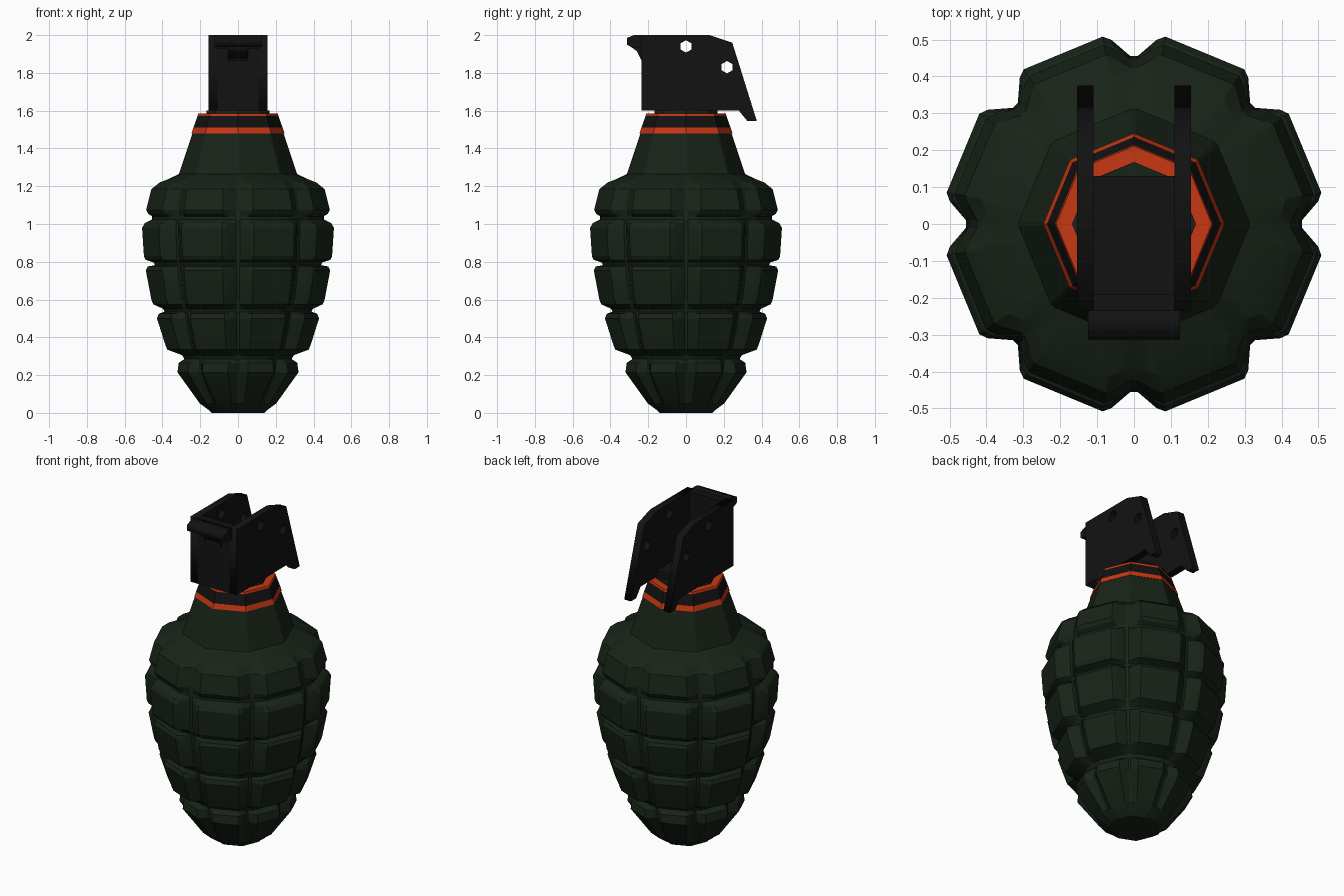
import bpy, bmesh
from math import sin, cos, pi, radians
from mathutils import Matrix

if "Cube" in bpy.data.objects:
    bpy.data.objects.remove(bpy.data.objects["Cube"])


def material(name, rgb):
    m = bpy.data.materials.new(name)
    m.diffuse_color = (*rgb, 1)
    m.use_nodes = True
    m.node_tree.nodes["Principled BSDF"].inputs["Base Color"].default_value = m.diffuse_color
    return m


GREEN = material("dark_green", (0.009, 0.017, 0.009))
BLACK = material("black", (0.006, 0.006, 0.006))
ORANGE = material("orange", (0.58, 0.038, 0.006))


def add_object(name, mesh, mat):
    ob = bpy.data.objects.new(name, mesh)
    bpy.context.collection.objects.link(ob)
    mesh.materials.append(mat)
    return ob


def loft(name, rings, mat, cap_top=True, cap_bottom=True):
    bm = bmesh.new()
    loops = [[bm.verts.new(p) for p in ring] for ring in rings]
    n = len(loops[0])
    for lo, hi in zip(loops, loops[1:]):
        for i in range(n):
            j = (i + 1) % n
            bm.faces.new((lo[i], lo[j], hi[j], hi[i]))
    if cap_bottom:
        bm.faces.new(loops[0][::-1])
    if cap_top:
        bm.faces.new(loops[-1])
    me = bpy.data.meshes.new(name)
    bm.to_mesh(me)
    bm.free()
    return add_object(name, me, mat)


def octagon(r, z):
    return [(r * cos(i * pi / 4), r * sin(i * pi / 4), z) for i in range(8)]


def box(name, x, y, z, mat):
    rings = [[(x[0], y[0], h), (x[1], y[0], h), (x[1], y[1], h), (x[0], y[1], h)] for h in z]
    return loft(name, rings, mat)


def side_profile(name, outline, holes, x0, x1, mat):
    # Extrude a filled (y, z) outline with holes from x0 to x1
    cu = bpy.data.curves.new(name, 'CURVE')
    cu.dimensions = '2D'
    cu.fill_mode = 'BOTH'
    cu.extrude = (x1 - x0) / 2
    for pts in [outline] + holes:
        s = cu.splines.new('POLY')
        s.points.add(len(pts) - 1)
        for p, (a, b) in zip(s.points, pts):
            p.co = (a, b, 0, 1)
        s.use_cyclic_u = True
    tmp = bpy.data.objects.new(name + "_curve", cu)
    bpy.context.collection.objects.link(tmp)
    dg = bpy.context.evaluated_depsgraph_get()
    me = bpy.data.meshes.new_from_object(tmp.evaluated_get(dg))
    bpy.data.objects.remove(tmp)
    me.transform(Matrix(((0, 0, 1, (x0 + x1) / 2), (1, 0, 0, 0), (0, 1, 0, 0), (0, 0, 0, 1))))
    me.materials.clear()
    bm = bmesh.new()
    bm.from_mesh(me)
    bmesh.ops.remove_doubles(bm, verts=bm.verts, dist=1e-5)
    bmesh.ops.recalc_face_normals(bm, faces=bm.faces)
    bm.to_mesh(me)
    bm.free()
    return add_object(name, me, mat)


# Grooved body: eight columns, each with a vertical groove on both sides
ANGLES = [1.2, 7, 9.5, 35.5, 38, 43.8]


def body_ring(z, block, groove=None):
    # Without a groove radius the ring is a plain octagon
    pts = []
    for k in range(8):
        for i, a in enumerate(ANGLES):
            if groove is None:
                r = block * cos(pi / 8) / cos(radians(a - 22.5))
            else:
                r = (groove, max(groove, block - 0.012), block)[min(i, 5 - i)]
            t = radians(45 * k + a)
            pts.append((r * cos(t), r * sin(t), z))
    return pts


PROFILE = [
    (0.0, 0.14), (0.05, 0.205, 0.195),
    (0.215, 0.325, 0.28), (0.265, 0.318, 0.28), (0.285, 0.288, 0.285), (0.305, 0.298, 0.295),
    (0.335, 0.38, 0.335), (0.36, 0.39, 0.345), (0.50, 0.435, 0.385), (0.525, 0.425, 0.385),
    (0.535, 0.395, 0.39), (0.55, 0.40, 0.395),
    (0.575, 0.455, 0.41), (0.60, 0.465, 0.415), (0.755, 0.495, 0.44), (0.775, 0.485, 0.44),
    (0.782, 0.445, 0.44), (0.795, 0.45, 0.445),
    (0.81, 0.495, 0.45), (0.83, 0.505, 0.45), (0.98, 0.515, 0.455), (1.005, 0.50, 0.455),
    (1.025, 0.46, 0.455), (1.04, 0.46, 0.455),
    (1.055, 0.483, 0.45), (1.075, 0.493, 0.45), (1.185, 0.465, 0.425), (1.22, 0.42, 0.39),
    (1.265, 0.315), (1.48, 0.243),
]
body = loft("grooved_body", [body_ring(*p) for p in PROFILE], GREEN)
bpy.context.view_layer.objects.active = body
body.select_set(True)
bpy.ops.object.shade_smooth_by_angle(angle=radians(20))
body.select_set(False)

# Painted bands round the neck
loft("lower_band", [octagon(0.246, 1.48), octagon(0.236, 1.51)], ORANGE)
loft("middle_band", [octagon(0.236, 1.51), octagon(0.214, 1.572)], BLACK)
loft("upper_band", [octagon(0.214, 1.572), octagon(0.211, 1.585)], ORANGE)
loft("neck_plug", [octagon(0.168, 1.58), octagon(0.168, 1.6)], GREEN)

# Lever housing: pierced side plates, front wall and floor
PLATE = [(-0.235, 1.6), (0.28, 1.6), (0.325, 1.545), (0.375, 1.545),
         (0.245, 1.96), (0.125, 2.0), (-0.235, 2.0)]
HOLES = [[(y + 0.033 * sin(i * pi / 3), z + 0.033 * cos(i * pi / 3)) for i in range(6)]
         for y, z in ((0.0, 1.94), (0.217, 1.83))]
for side, x0 in (("left", -0.155), ("right", 0.11)):
    side_profile(side + "_lever_plate", PLATE, HOLES, x0, x0 + 0.045, BLACK)
box("lever_front_wall", (-0.11, 0.11), (-0.235, -0.19), (1.6, 2.0), BLACK)
box("lever_floor", (-0.11, 0.11), (-0.19, 0.13), (1.6, 1.64), BLACK)

# Lip on the front wall with a small tongue under it
side_profile("lever_lip", [(-0.235, 2.0), (-0.275, 2.0), (-0.313, 1.985), (-0.313, 1.95),
                           (-0.295, 1.94), (-0.235, 1.93)], [], -0.125, 0.125, BLACK)
side_profile("lip_tongue", [(-0.235, 1.95), (-0.295, 1.94), (-0.26, 1.915),
                            (-0.235, 1.865)], [], -0.052, 0.052, BLACK)
